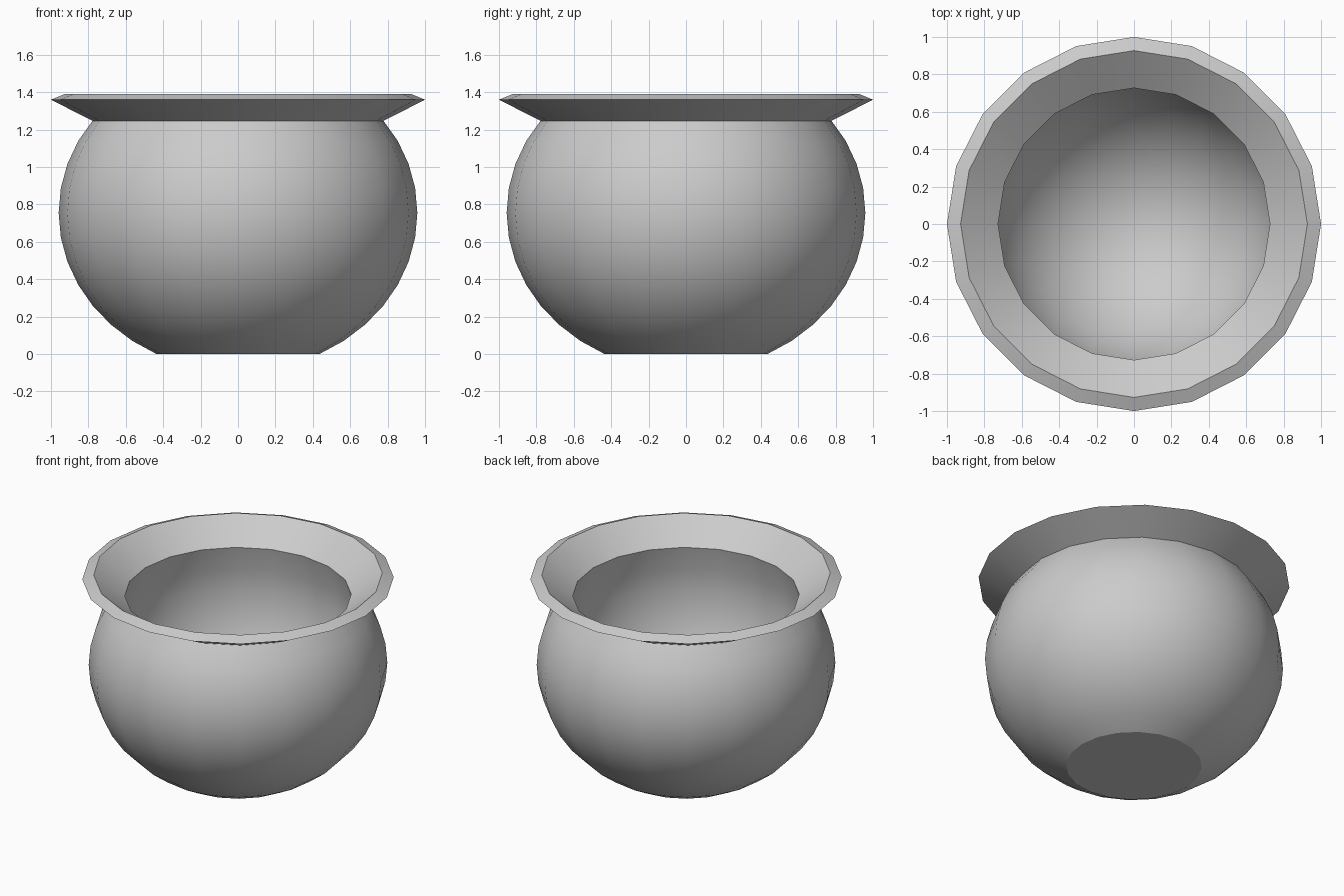
import bpy, bmesh
from math import cos, sin, radians, tau

if "Cube" in bpy.data.objects:
    bpy.data.objects.remove(bpy.data.objects["Cube"])

SIDES = 20


def lathe(name, profile, sharp_rows):
    """Revolve (radius, z) points; radius 0 makes a pole."""
    bm = bmesh.new()
    rings = []
    for r, z in profile:
        n = 1 if r == 0 else SIDES
        rings.append([bm.verts.new((r * cos(tau * i / SIDES), r * sin(tau * i / SIDES), z))
                      for i in range(n)])
    for a, b in zip(rings, rings[1:]):
        for i in range(SIDES):
            j = (i + 1) % SIDES
            quad = [a[i % len(a)], a[j % len(a)], b[j % len(b)], b[i % len(b)]]
            bm.faces.new(list(dict.fromkeys(quad))).smooth = True
    for row in sharp_rows:
        ring = rings[row]
        for i in range(SIDES):
            bm.edges.get((ring[i], ring[(i + 1) % SIDES])).smooth = False
    bmesh.ops.recalc_face_normals(bm, faces=bm.faces)
    mesh = bpy.data.meshes.new(name)
    bm.to_mesh(mesh)
    bm.free()
    obj = bpy.data.objects.new(name, mesh)
    bpy.context.collection.objects.link(obj)
    return obj


def arc(radius, height, centre, angles):
    return [(radius * cos(radians(a)), centre + height * sin(radians(a))) for a in angles]


# Outer bowl: squashed sphere cut flat at the base
outer = arc(0.959, 0.847, 0.755, range(-63, 28, 9)) + [(0.778, 1.247)]
# Flared rim: outer lip, then bevelled top edge
rim = [(1.0, 1.36), (0.927, 1.39)]
# Inner bowl: rounded hollow, from the opening down to its lowest point
inner = [(0.727, 1.24)] + arc(0.78, 0.874, 0.924, range(9, -82, -9))

profile = [(0, 0)] + outer + rim + inner + [(0, 0.05)]
neck = len(outer)
lathe("pot", profile, [1, neck, neck + 1, neck + 2, neck + 3])
